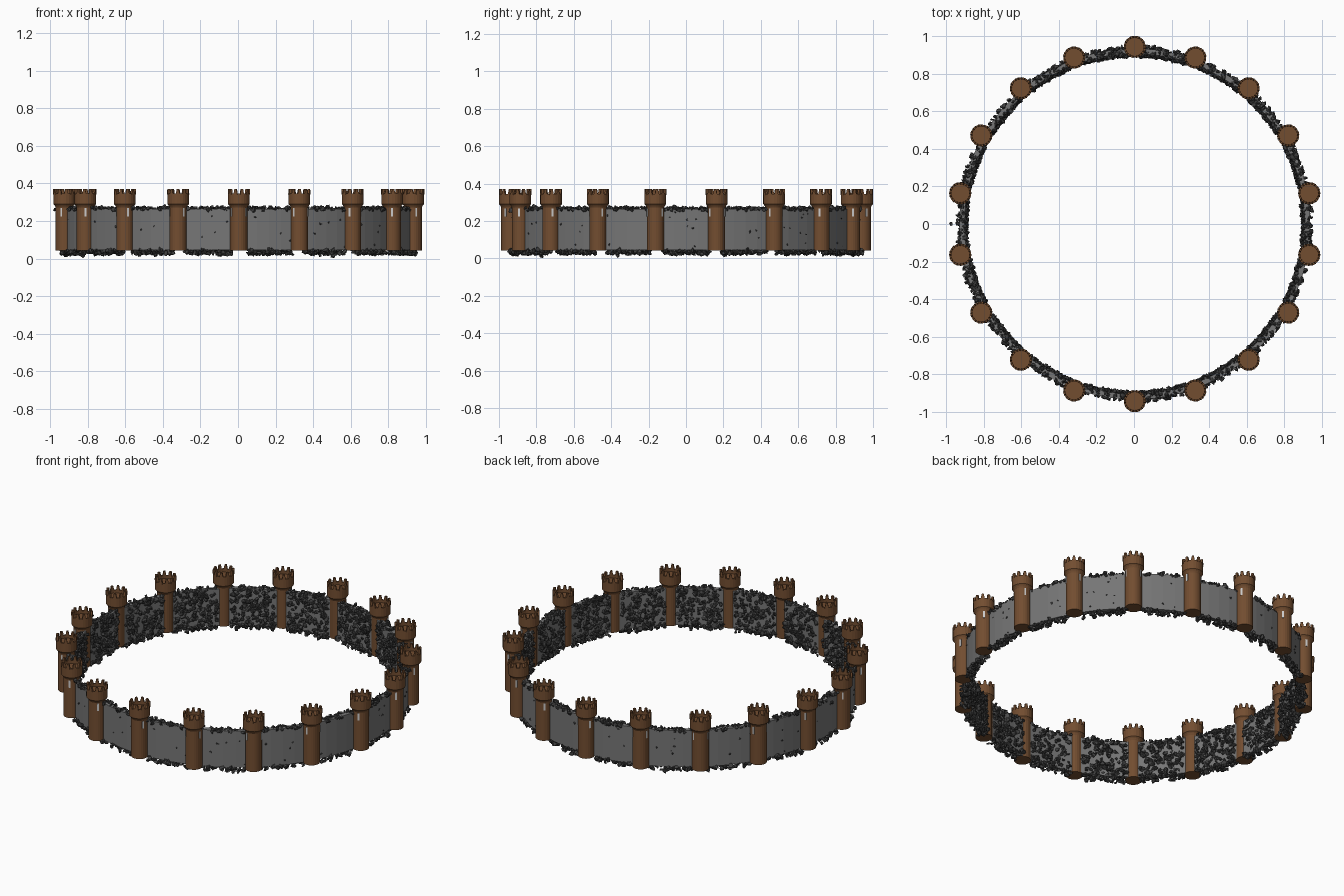
import bpy, bmesh, math, random
from mathutils import Vector, Matrix, Euler

if "Cube" in bpy.data.objects:
    bpy.data.objects.remove(bpy.data.objects["Cube"])

random.seed(7)
CX, R, N = 0.004, 0.942, 18


def material(name, col):
    m = bpy.data.materials.new(name)
    m.diffuse_color = (*col, 1)
    m.use_nodes = True
    m.node_tree.nodes["Principled BSDF"].inputs["Base Color"].default_value = m.diffuse_color
    return m


BROWN = material("brown_stone", (0.17, 0.075, 0.03))
ROCK = material("dark_rock", (0.05, 0.05, 0.05))
WALL = material("wall_grey", (0.18, 0.18, 0.18))
PALE = material("pale_slit", (0.6, 0.6, 0.6))


def make(name, verts, faces, mat):
    me = bpy.data.meshes.new(name)
    me.from_pydata(verts, [], faces)
    bm = bmesh.new()
    bm.from_mesh(me)
    bmesh.ops.recalc_face_normals(bm, faces=bm.faces)
    bm.to_mesh(me)
    bm.free()
    me.materials.append(mat)
    ob = bpy.data.objects.new(name, me)
    bpy.context.collection.objects.link(ob)
    return ob


def lathe(profile, n, closed=False):
    """Revolve (r, z) points; open profiles get end caps."""
    verts = [(r * math.cos(2 * math.pi * i / n), r * math.sin(2 * math.pi * i / n), z)
             for r, z in profile for i in range(n)]
    k = len(profile)
    faces = [(j * n + i, j * n + (i + 1) % n,
              (j + 1) % k * n + (i + 1) % n, (j + 1) % k * n + i)
             for j in range(k if closed else k - 1) for i in range(n)]
    if not closed:
        faces += [tuple(range(n)), tuple(range((k - 1) * n, k * n))]
    return verts, faces


def box(r0, r1, half, z0, z1, angle, taper=1.0):
    """Block standing out along a radial direction."""
    rot = Matrix.Rotation(angle, 3, 'Z')
    verts = [tuple(rot @ Vector((r, s * half * t, z)))
             for z, t in ((z0, 1), (z1, taper)) for r, s in ((r0, -1), (r1, -1), (r1, 1), (r0, 1))]
    return verts, [(0, 1, 2, 3), (4, 5, 6, 7), (0, 1, 5, 4), (1, 2, 6, 5), (2, 3, 7, 6), (3, 0, 4, 7)]


def join(parts):
    verts, faces = [], []
    for v, f in parts:
        o = len(verts)
        verts += v
        faces += [tuple(i + o for i in q) for q in f]
    return verts, faces


# Curved wall band
wall = make("ring_wall", *lathe([(0.905, 0.045), (0.933, 0.045), (0.933, 0.265), (0.905, 0.265)], 90, True), WALL)
wall.location.x = CX

# Tower shaft, flared crown with recessed floor, merlons and slits
shaft = lathe([(0.046, 0.042), (0.046, 0.272), (0.051, 0.282), (0.058, 0.290), (0.058, 0.345),
               (0.049, 0.345), (0.049, 0.328)], 24)
merlons = [box(0.047, 0.0585, 0.011, 0.34, 0.37, 2 * math.pi * (i + 0.5) / 10, 0.5) for i in range(10)]
body = join([shaft] + merlons)
slits = join([box(0.04, 0.0475, 0.005, 0.225, 0.268, a) for a in (math.pi / 3, -math.pi / 3, math.pi * 0.75, -math.pi * 0.75)])
tower = make("tower", *body, BROWN)
slit = make("tower_slits", *slits, PALE)
for i in range(N):
    a = math.pi / 2 + 2 * math.pi * i / N
    for src in (tower, slit):
        ob = src if i == 0 else src.copy()
        if i:
            bpy.context.collection.objects.link(ob)
        ob.location = (CX + R * math.cos(a), R * math.sin(a), 0)
        ob.rotation_euler.z = a


# Angular rock shapes: convex hulls of random points
def rock_shape():
    bm = bmesh.new()
    for _ in range(13):
        bm.verts.new(Vector([random.gauss(0, 1) for _ in range(3)]).normalized() * random.uniform(0.8, 1.1))
    res = bmesh.ops.convex_hull(bm, input=bm.verts)
    bmesh.ops.delete(bm, geom=[v for v in bm.verts if not v.link_faces], context='VERTS')
    bm.verts.index_update()
    out = [v.co.copy() for v in bm.verts], [tuple(v.index for v in f.verts) for f in bm.faces]
    bm.free()
    return out


SHAPES = [rock_shape() for _ in range(14)]


def rock(r, ang, z, size):
    vs, fs = random.choice(SHAPES)
    rot = Euler([random.uniform(0, 6.28) for _ in range(3)]).to_matrix()
    sc = Vector([size * random.uniform(0.7, 1.25) for _ in range(3)])
    c = Vector((CX + r * math.cos(ang), r * math.sin(ang), z))
    vs = [rot @ (v * sc) + c for v in vs]
    return [(v.x, v.y, max(v.z, 0.0)) for v in vs], fs


def ring_angle():
    """Random angle in a stretch between two towers."""
    return math.pi / 2 + math.radians(20 * random.randrange(N) + random.uniform(2.2, 17.8))


# Rubble: packed inner face, crest, foot, and a few stones through the outer face
u = random.uniform
face = [rock(u(0.893, 0.908), ring_angle(), u(0.035, 0.262), u(0.010, 0.017)) for _ in range(2600)]
crest = [rock(u(0.897, 0.942), ring_angle(), u(0.258, 0.272), u(0.008, 0.016)) for _ in range(650)]
foot = [rock(u(0.897, 0.944), ring_angle(), u(0.024, 0.046), u(0.010, 0.017)) for _ in range(750)]
strays = [rock(0.931, ring_angle(), u(0.06, 0.25), u(0.005, 0.009)) for _ in range(70)]
foot.append(rock(0.92, math.radians(-57), 0.012, 0.015))
crest.append(rock(0.975, math.pi, 0.262, 0.016))
for name, parts in (("inner_rubble", face), ("crest_rubble", crest), ("foot_rubble", foot), ("stray_stones", strays)):
    make(name, *join(parts), ROCK)
